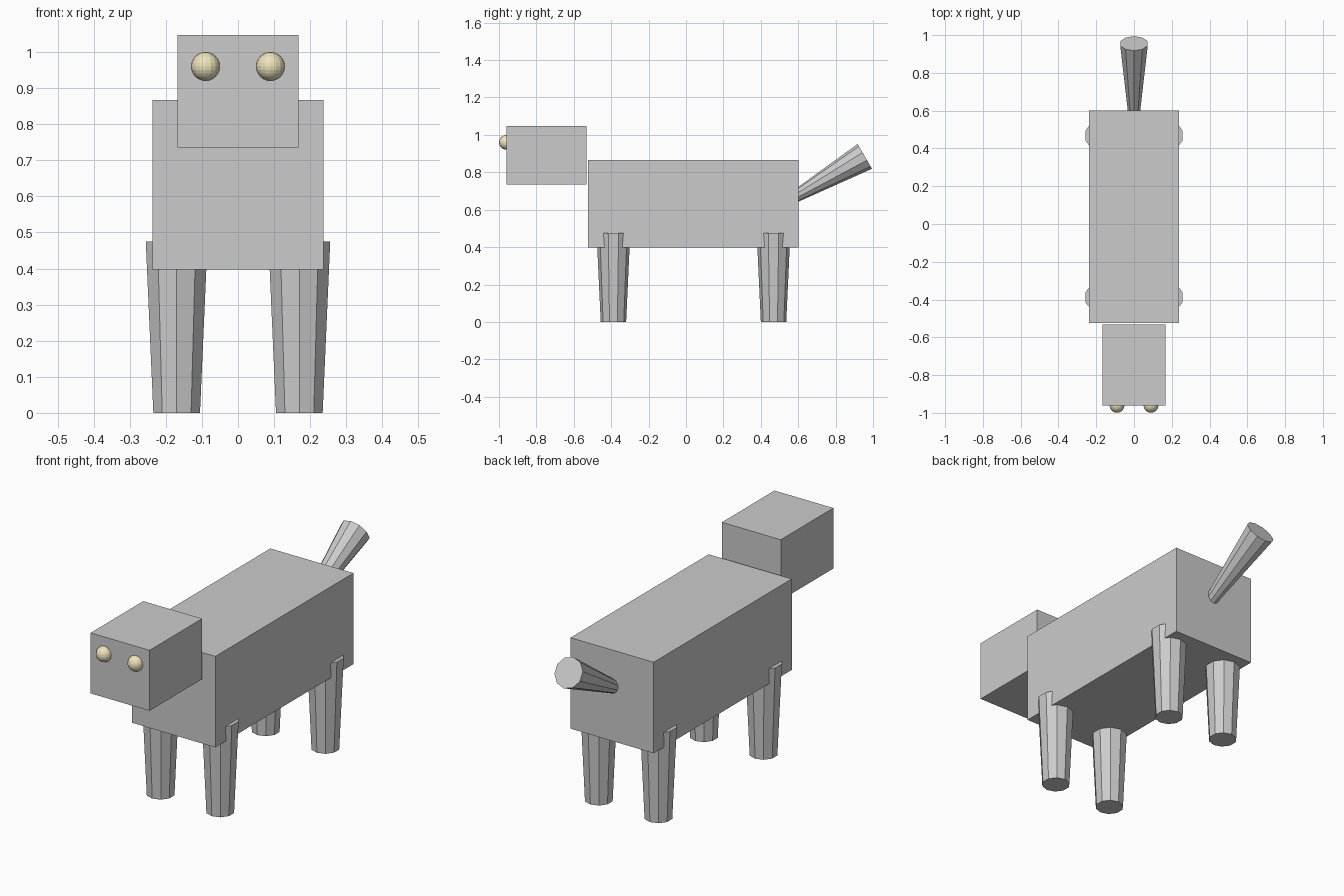
import bpy
from math import radians, sin, cos

if "Cube" in bpy.data.objects:
    bpy.data.objects.remove(bpy.data.objects["Cube"])


def box(name, lo, hi):
    bpy.ops.mesh.primitive_cube_add(size=1, location=[(a + b) / 2 for a, b in zip(lo, hi)])
    ob = bpy.context.object
    ob.name = name
    ob.scale = [b - a for a, b in zip(lo, hi)]
    bpy.ops.object.transform_apply(location=False, rotation=False, scale=True)
    return ob


def taper(name, r1, r2, length, center, tilt=0):
    bpy.ops.mesh.primitive_cone_add(vertices=10, radius1=r1, radius2=r2, depth=length,
                                    location=center, rotation=(tilt, 0, 0))
    bpy.context.object.name = name


# Body and head blocks
box("body", (-0.237, -0.523, 0.398), (0.237, 0.602, 0.867))
box("head", (-0.168, -0.96, 0.735), (0.168, -0.532, 1.047))

eye_mat = bpy.data.materials.new("eye_yellow")
eye_mat.diffuse_color = (0.85, 0.77, 0.5, 1)
eye_mat.use_nodes = True
eye_mat.node_tree.nodes["Principled BSDF"].inputs["Base Color"].default_value = eye_mat.diffuse_color

for side, s in (("left", 1), ("right", -1)):
    # Tapered ten-sided legs
    for end, y in (("front", -0.388), ("back", 0.468)):
        taper(f"{end}_leg_{side}", 0.068, 0.09, 0.475, (s * 0.17, y, 0.2375))
    # Eyes half sunk into the face
    bpy.ops.mesh.primitive_uv_sphere_add(segments=16, ring_count=12, radius=0.0395,
                                         location=(s * 0.09, -0.96, 0.96))
    eye = bpy.context.object
    eye.name = f"eye_{side}"
    eye.data.materials.append(eye_mat)

# Tail: widens outward, rising 30 degrees from the rump
length, rise = 0.46, radians(30)
taper("tail", 0.029, 0.0765, length,
      (0, 0.956 - cos(rise) * length / 2, 0.885 - sin(rise) * length / 2), rise - radians(90))
